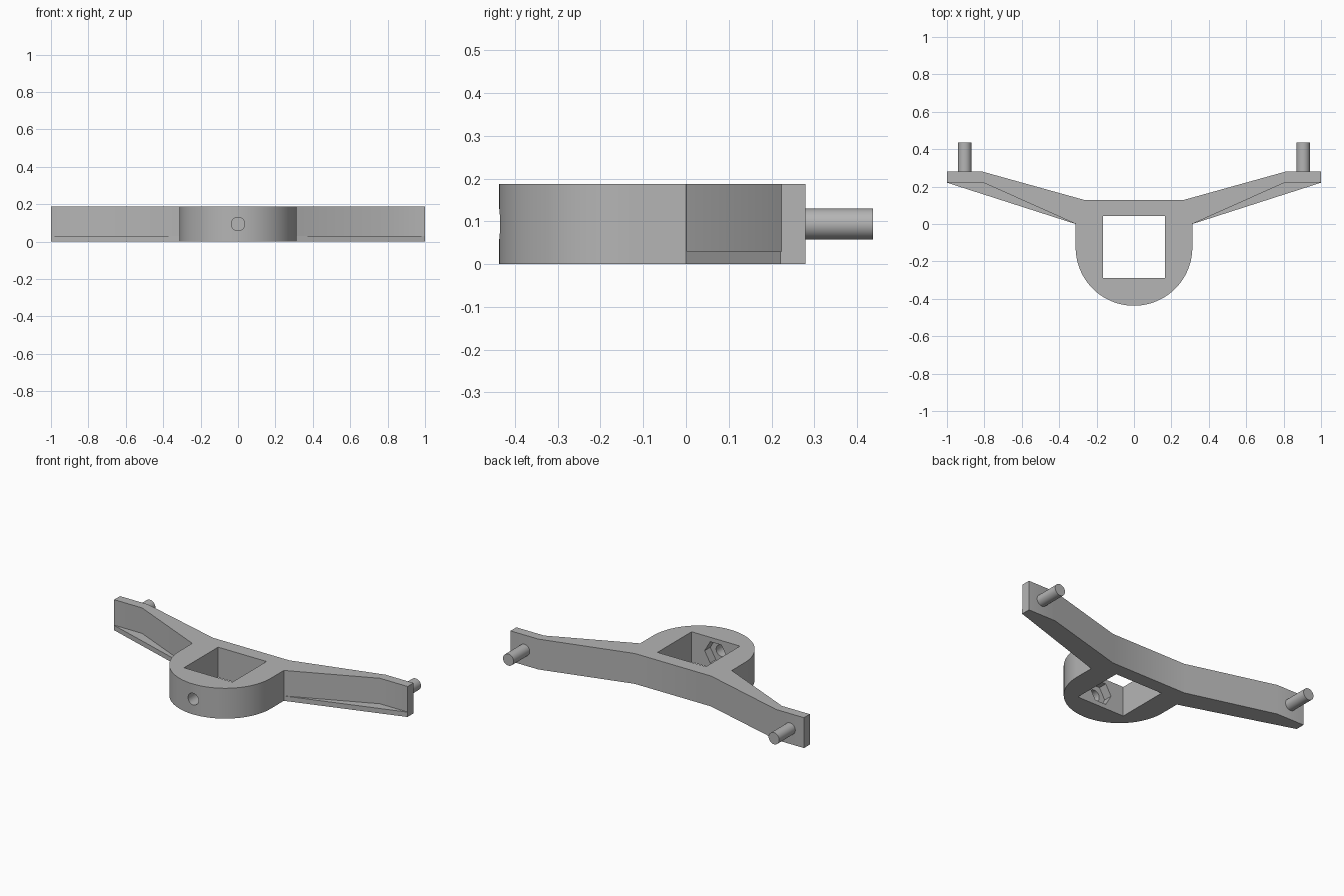
import bpy, bmesh, math
from mathutils import Matrix

default = bpy.data.objects.get("Cube")
if default:
    bpy.data.objects.remove(default, do_unlink=True)

HEIGHT = 0.187
MID = 0.094          # height of the pegs and the screw
HUB_R = 0.312
HUB_Y = -0.125
FLANGE = 0.03

grey = bpy.data.materials.new("plain_grey")
grey.use_nodes = True
colour = (0.46, 0.46, 0.46, 1)
grey.diffuse_color = colour
grey.node_tree.nodes["Principled BSDF"].inputs["Base Color"].default_value = colour


def finish(name, bm):
    bmesh.ops.recalc_face_normals(bm, faces=bm.faces)
    mesh = bpy.data.meshes.new(name)
    bm.to_mesh(mesh)
    bm.free()
    mesh.materials.append(grey)
    obj = bpy.data.objects.new(name, mesh)
    bpy.context.collection.objects.link(obj)
    return obj


def prism(name, outline, z0, z1):
    bm = bmesh.new()
    face = bm.faces.new([bm.verts.new((x, y, z0)) for x, y in outline])
    out = bmesh.ops.extrude_face_region(bm, geom=[face])
    top = [v for v in out["geom"] if isinstance(v, bmesh.types.BMVert)]
    bmesh.ops.translate(bm, verts=top, vec=(0, 0, z1 - z0))
    return finish(name, bm)


def rod(name, x, y0, y1, radius, sides):
    # Cylinder lying along y at mid height
    bm = bmesh.new()
    place = Matrix.Translation((x, (y0 + y1) / 2, MID)) @ Matrix.Rotation(math.pi / 2, 4, "X")
    # Turn the first corner to the side so a hexagon gets a flat top
    place = place @ Matrix.Rotation(math.pi / 2, 4, "Z")
    bmesh.ops.create_cone(bm, cap_ends=True, segments=sides, radius1=radius,
                          radius2=radius, depth=y1 - y0, matrix=place)
    if sides == 6:
        xs = [v.co.x for v in bm.verts]
        if max(xs) - x < radius * 0.95:
            bmesh.ops.rotate(bm, verts=bm.verts, cent=(x, 0, MID),
                             matrix=Matrix.Rotation(math.pi / 6, 3, "Y"))
    return finish(name, bm)


def smooth(obj):
    bpy.ops.object.select_all(action="DESELECT")
    obj.select_set(True)
    bpy.context.view_layer.objects.active = obj
    bpy.ops.object.shade_smooth_by_angle(angle=math.radians(25))


# Body outline: right half of the arms, then the round hub, then the mirror
arm = [(0.26, 0.127), (0.81, 0.28), (1.0, 0.28), (1.0, 0.221), (HUB_R, 0.0)]
steps = 64
arc = [(HUB_R * math.cos(a), HUB_Y - HUB_R * math.sin(a))
       for a in (math.pi * i / steps for i in range(steps + 1))]
outline = arm + arc + [(-x, y) for x, y in reversed(arm)]
body = prism("bracket_body", outline, 0, HEIGHT)

# Cutters: square opening, screw hole, nut pocket, arm recesses above the flange
cutters = [
    prism("square_cutter", [(-0.165, -0.29), (0.165, -0.29), (0.165, 0.042), (-0.165, 0.042)], -0.1, 0.3),
    rod("screw_cutter", 0, -0.5, -0.2, 0.036, 32),
    rod("nut_cutter", 0, -0.345, -0.2, 0.076, 6),
]
recess = [(0.313, 0.001), (0.81, 0.223), (1.1, 0.223), (1.1, 0.1), (0.4, -0.1)]
for side in (1, -1):
    cutters.append(prism("recess_cutter", [(side * x, y) for x, y in recess], FLANGE, 0.3))

for cutter in cutters:
    cutter.hide_render = True
    mod = body.modifiers.new("cut", "BOOLEAN")
    mod.operation = "DIFFERENCE"
    mod.solver = "EXACT"
    mod.object = cutter
    bpy.ops.object.select_all(action="DESELECT")
    bpy.context.view_layer.objects.active = body
    body.select_set(True)
    bpy.ops.object.modifier_apply(modifier=mod.name)
    bpy.data.objects.remove(cutter, do_unlink=True)
smooth(body)

# Pegs on the back of the arm ends
for name, x in (("left_peg", 0.905), ("right_peg", -0.905)):
    smooth(rod(name, x, 0.275, 0.437, 0.036, 32))
